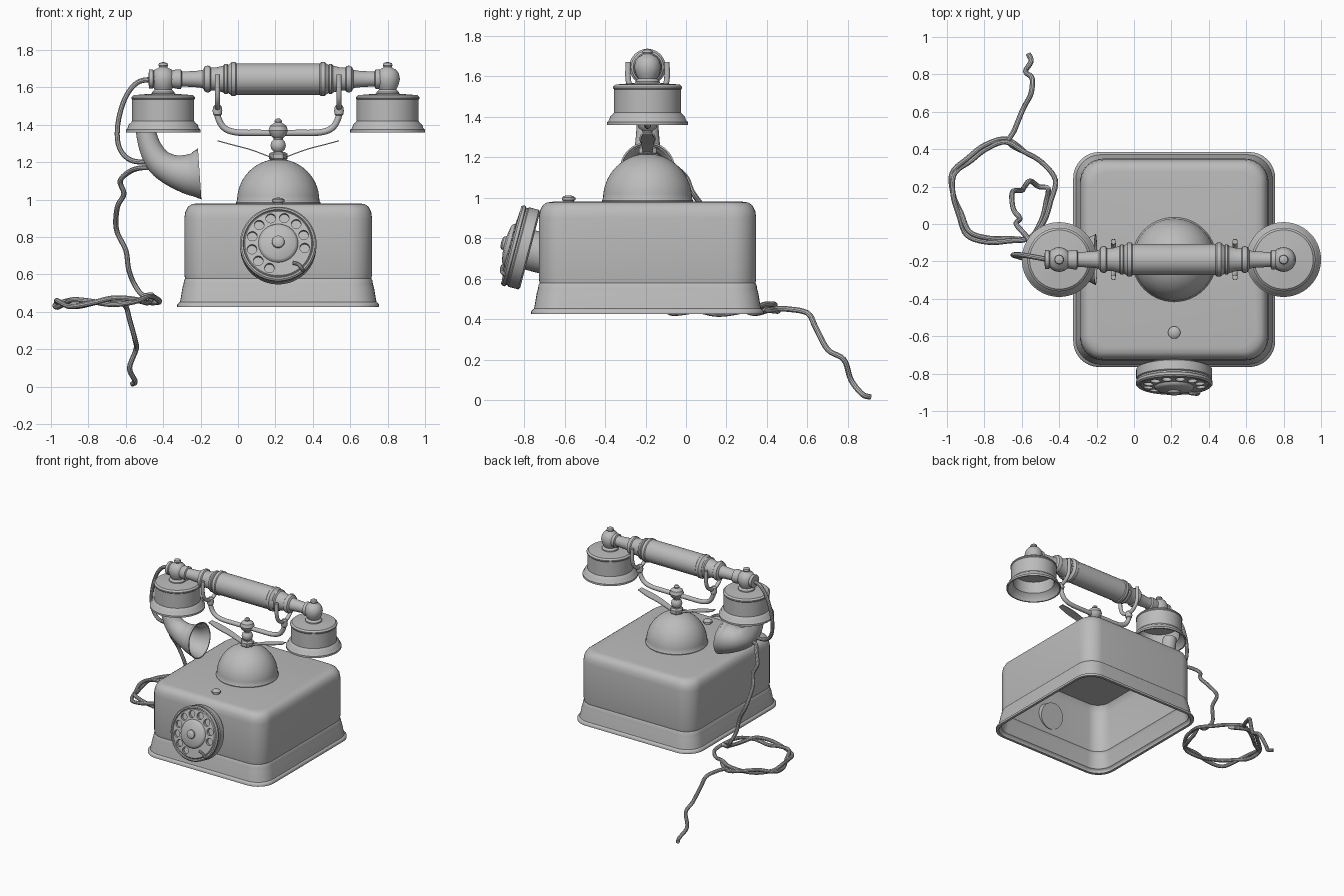
import bpy, bmesh
from math import sin, cos, pi, radians
from mathutils import Matrix, Vector

if "Cube" in bpy.data.objects:
    bpy.data.objects.remove(bpy.data.objects["Cube"])

grey = bpy.data.materials.new("plain_grey")
grey.use_nodes = True
grey.diffuse_color = (0.5, 0.5, 0.5, 1)
grey.node_tree.nodes["Principled BSDF"].inputs["Base Color"].default_value = (0.5, 0.5, 0.5, 1)

CX, CY = 0.215, -0.19      # axis of the telephone body
AX = 1.645                 # height of the handset axis
EARS = {"left": 0.8, "right": -0.4}
parts = []


def finish(name, bm):
    bmesh.ops.recalc_face_normals(bm, faces=bm.faces)
    mesh = bpy.data.meshes.new(name)
    bm.to_mesh(mesh)
    bm.free()
    ob = bpy.data.objects.new(name, mesh)
    bpy.context.collection.objects.link(ob)
    mesh.materials.append(grey)
    parts.append(ob)
    return ob


def skin(bm, rings):
    """Bridge rings of equal length and cap both ends."""
    loops = [[bm.verts.new(p) for p in ring] for ring in rings]
    n = len(loops[0])
    for a, b in zip(loops, loops[1:]):
        for i in range(n):
            j = (i + 1) % n
            bm.faces.new((a[i], a[j], b[j], b[i]))
    bm.faces.new(loops[0])
    bm.faces.new(loops[-1])


def loft(name, rings):
    bm = bmesh.new()
    skin(bm, rings)
    return finish(name, bm)


def circle(r, z, n):
    return [Vector((r * cos(2 * pi * i / n), r * sin(2 * pi * i / n), z)) for i in range(n)]


def lathe(name, profile, matrix, n=48):
    return loft(name, [[matrix @ p for p in circle(r, z, n)] for r, z in profile])


def smooth_path(pts, steps):
    """Catmull-Rom interpolation of any tuples."""
    v = [Vector(p) for p in pts]
    v = [2 * v[0] - v[1]] + v + [2 * v[-1] - v[-2]]
    out = []
    for a, b, c, d in zip(v, v[1:], v[2:], v[3:]):
        for k in range(steps):
            t = k / steps
            out.append(0.5 * (2 * b + (c - a) * t + (2 * a - 5 * b + 4 * c - d) * t ** 2
                              + (3 * b - a - 3 * c + d) * t ** 3))
    return out + [v[-2]]


def sweep(path, radii, n):
    """Circles carried along a path without twisting."""
    rings, side = [], None
    for i, p in enumerate(path):
        t = (path[min(i + 1, len(path) - 1)] - path[max(i - 1, 0)]).normalized()
        side = (side - t * side.dot(t)).normalized() if side else t.orthogonal().normalized()
        up = t.cross(side)
        rings.append([p + q.x * side + q.y * up for q in circle(radii[i], 0, n)])
    return rings


def tube(name, pts, r, n=10, steps=5):
    path = smooth_path(pts, steps)
    return loft(name, sweep(path, [r] * len(path), n))


def rounded_rect(inset, z, n=8):
    hx, hy, r = 0.54 - inset, 0.575 - inset, 0.14 - inset * 0.5
    ring = []
    for k, (sx, sy) in enumerate(((1, 1), (-1, 1), (-1, -1), (1, -1))):
        for i in range(n + 1):
            a = pi / 2 * (k + i / n)
            ring.append(Vector((CX + sx * (hx - r) + r * cos(a), CY + sy * (hy - r) + r * sin(a), z)))
    return ring


# Hollow body with a flared skirt, open underneath
outer = [(0, .425), (0, .438), (.004, .445), (.014, .452), (.018, .47), (.028, .53), (.034, .55),
         (.036, .568), (.042, .578), (.038, .6), (.038, .9), (.043, .935), (.057, .962), (.077, .976), (.105, .98)]
inner = [(i + .02, min(z, .96)) for i, z in outer[:-2]]
loft("body_shell", [rounded_rect(*p) for p in inner[::-1] + outer])

# Dome, its finial and the hexagonal nut
stand = Matrix.Translation((CX, CY, 0))
dome = [(.222, .97), (.226, .985), (.22, .995)]
dome += [(.22 * cos(a), .995 + .222 * sin(a)) for a in [pi / 2 * i / 14 for i in range(1, 14)]]
lathe("dome", dome + [(.004, 1.217)], stand, 56)
lathe("finial_nut", [(.03, 1.2), (.05, 1.22), (.05, 1.245), (.035, 1.255)], stand, 6)
lathe("finial", [(.026, 1.24), (.024, 1.258), (.036, 1.27), (.041, 1.29), (.036, 1.31), (.024, 1.322),
                 (.026, 1.33), (.044, 1.345), (.052, 1.37), (.044, 1.395), (.025, 1.408), (.018, 1.412),
                 (.02, 1.422), (.012, 1.432), (.002, 1.434)], stand, 32)

# Button on the top plate
lathe("top_button", [(.026, .97), (.026, .985), (.033, .988), (.033, 1.0), (.022, 1.009), (.004, 1.011)],
      Matrix.Translation((CX, -.58, 0)), 24)

# Thin leaves above the dome
for side, s in (("left", 1), ("right", -1)):
    rings = []
    for dx, z, w in smooth_path([(.01, 1.215, .022), (.14, 1.265, .03), (.24, 1.292, .034), (.325, 1.315, .022)], 5):
        rings.append([(CX + s * dx, CY + y, z + h) for y, h in
                      ((-w, -.003), (w, -.003), (w, .003), (-w, .003))])
    loft(side + "_leaf", rings)

# Cradle: curved bar with a fork at each end
half = [(.325, 1.49), (.322, 1.44), (.29, 1.385), (.225, 1.36), (.1, 1.357)]
arm = [(CX - d, CY, z) for d, z in half] + [(CX + d, CY, z) for d, z in half[::-1]]
tube("cradle_bar", arm, .017, 14)
for side, s in (("left", 1), ("right", -1)):
    x = CX + s * .325
    prong = [(.095, 1.67), (.096, 1.59), (.08, 1.535), (.04, 1.5)]
    tube(side + "_fork", [(x, CY - d, z) for d, z in prong] + [(x, CY, 1.49)]
         + [(x, CY + d, z) for d, z in prong[::-1]], .014, 12)
    lathe(side + "_fork_collar", [(.012, 1.445), (.023, 1.455), (.026, 1.475), (.022, 1.5), (.01, 1.51)],
          Matrix.Translation((x, CY, 0)), 20)

# Handset grip turned along x
grip = [(.084, .2), (.084, .222), (.09, .228), (.09, .25), (.082, .257), (.075, .268), (.081, .274),
        (.081, .286), (.072, .293), (.062, .33), (.062, .36), (.07, .366), (.072, .38), (.066, .393),
        (.05, .402), (.045, .42), (.04, .5), (.04, .515), (.052, .52), (.052, .54), (.04, .6)]
lathe("handset_grip", [(r, -d) for r, d in grip[::-1]] + grip,
      Matrix.Translation((CX, CY, AX)) @ Matrix.Rotation(pi / 2, 4, "Y"))
lathe("cord_socket", [(.04, -.02), (.044, .05), (.05, .055), (.05, .075), (.03, .078)],
      Matrix.Translation((EARS["right"], CY, AX)) @ Matrix.Rotation(-pi / 2, 4, "Y"), 24)

# Ball joints and hollow cups at both ends of the handset
cup = [(.02, 1.5), (.145, 1.5), (.15, 1.41), (.18, 1.385), (.19, 1.36), (.2, 1.36), (.2, 1.374), (.19, 1.383),
       (.184, 1.402), (.172, 1.412), (.166, 1.42), (.166, 1.535), (.17, 1.54), (.17, 1.548),
       (.158, 1.559), (.07, 1.566), (.02, 1.57)]
ball = [(.062, 1.555), (.06, 1.575), (.046, 1.588), (.058, 1.612), (.066, AX), (.06, 1.675), (.045, 1.696),
        (.026, 1.704), (.022, 1.71), (.026, 1.718), (.022, 1.73), (.004, 1.736)]
for side, x in EARS.items():
    place = Matrix.Translation((x, CY, 0))
    lathe(side + "_cup", cup, place, 56)
    lathe(side + "_ball_joint", ball, place, 32)

# Speaking horn: hollow flaring tube below the right cup
horn = smooth_path([(-.5, 1.42, .05), (-.49, 1.35, .054), (-.465, 1.27, .061), (-.42, 1.2, .072),
                    (-.35, 1.157, .085), (-.27, 1.138, .108), (-.225, 1.137, .126), (-.205, 1.138, .137)], 4)
path = [Vector((x, CY, z)) for x, z, r in horn]
wall = sweep(path, [p[2] for p in horn], 40)
lining = sweep(path, [p[2] - .008 for p in horn], 40)
loft("speaking_horn", wall + lining[:3:-1])

# Rotary dial, tilted back, with cut finger holes
tilt = Matrix.Translation((CX, -.86, .765)) @ Matrix.Rotation(radians(75.3), 4, "X")
dial = lathe("rotary_dial", [(.1, -.19), (.1, -.09), (.19, -.093), (.203, -.085), (.203, -.035), (.197, -.03),
                             (.197, -.022), (.205, -.018), (.205, -.004), (.197, .004), (.188, .004), (.184, -.003),
                             (.178, .004), (.106, .01), (.102, .02), (.09, .028), (.04, .036), (.034, .037),
                             (.032, .047), (.022, .053), (.004, .055)], tilt, 64)
bm = bmesh.new()
for i in range(10):
    a = radians(-10 + 29 * i)
    move = tilt @ Matrix.Translation((.144 * cos(a), .144 * sin(a), 0))
    skin(bm, [[move @ p for p in circle(.026, z, 20)] for z in (-.016, .05)])
cutter = finish("hole_cutter", bm)
cutter.hide_render = True
mod = dial.modifiers.new("holes", "BOOLEAN")
mod.operation, mod.solver, mod.object = "DIFFERENCE", "EXACT", cutter
bpy.context.view_layer.update()
graph = bpy.context.evaluated_depsgraph_get()
cut_mesh = bpy.data.meshes.new_from_object(dial.evaluated_get(graph))
dial.modifiers.clear()
dial.data = cut_mesh
parts.remove(cutter)
bpy.data.objects.remove(cutter)
a = radians(-48)
tube("finger_stop", [tilt @ Vector((r * cos(a + t), r * sin(a + t), z)) for r, z, t in
                     ((.2, -.01, 0), (.19, .012, 0), (.16, .018, 0), (.135, .016, -.12))], .01, 10)

# Cord from the handset to the horn
tube("handset_cord", [(-.46, CY, AX), (-.54, -.175, 1.625), (-.605, -.165, 1.54), (-.643, -.165, 1.4),
                      (-.635, -.17, 1.28), (-.57, -.185, 1.21), (-.45, CY, 1.2)], .014)

# Long cord: wavy drop, two loose coils, then a tail to the ground
drop = [(-.44, CY, 1.17), (-.52, -.14, 1.17), (-.58, -.06, 1.15), (-.63, .0, 1.1), (-.61, .03, 1.03),
        (-.645, .08, .96), (-.65, .17, .84), (-.6, .18, .73), (-.585, .2, .63), (-.555, .23, .55),
        (-.51, .2, .49), (-.46, .19, .49)]
coil = []
for i in range(31):
    a = -radians(10 + 24 * i)
    r = .265 + .018 * sin(5 * a) - .012 * cos(a * 1.5)
    coil.append((-.705 + r * cos(a), .165 + r * sin(a), .455 + .018 * sin(3.5 * a) + .012 * cos(a)))
tail = [(-.67, .435, .45), (-.64, .5, .45), (-.6, .6, .43), (-.58, .64, .36), (-.55, .7, .25), (-.545, .78, .2),
        (-.58, .815, .1), (-.55, .87, .03), (-.565, .91, .015)]
tube("long_cord", drop + coil[:-3] + tail, .014)

# Smooth shading with crisp edges
bpy.ops.object.select_all(action="DESELECT")
for ob in parts:
    ob.select_set(True)
bpy.context.view_layer.objects.active = parts[0]
bpy.ops.object.shade_smooth_by_angle(angle=radians(35))
